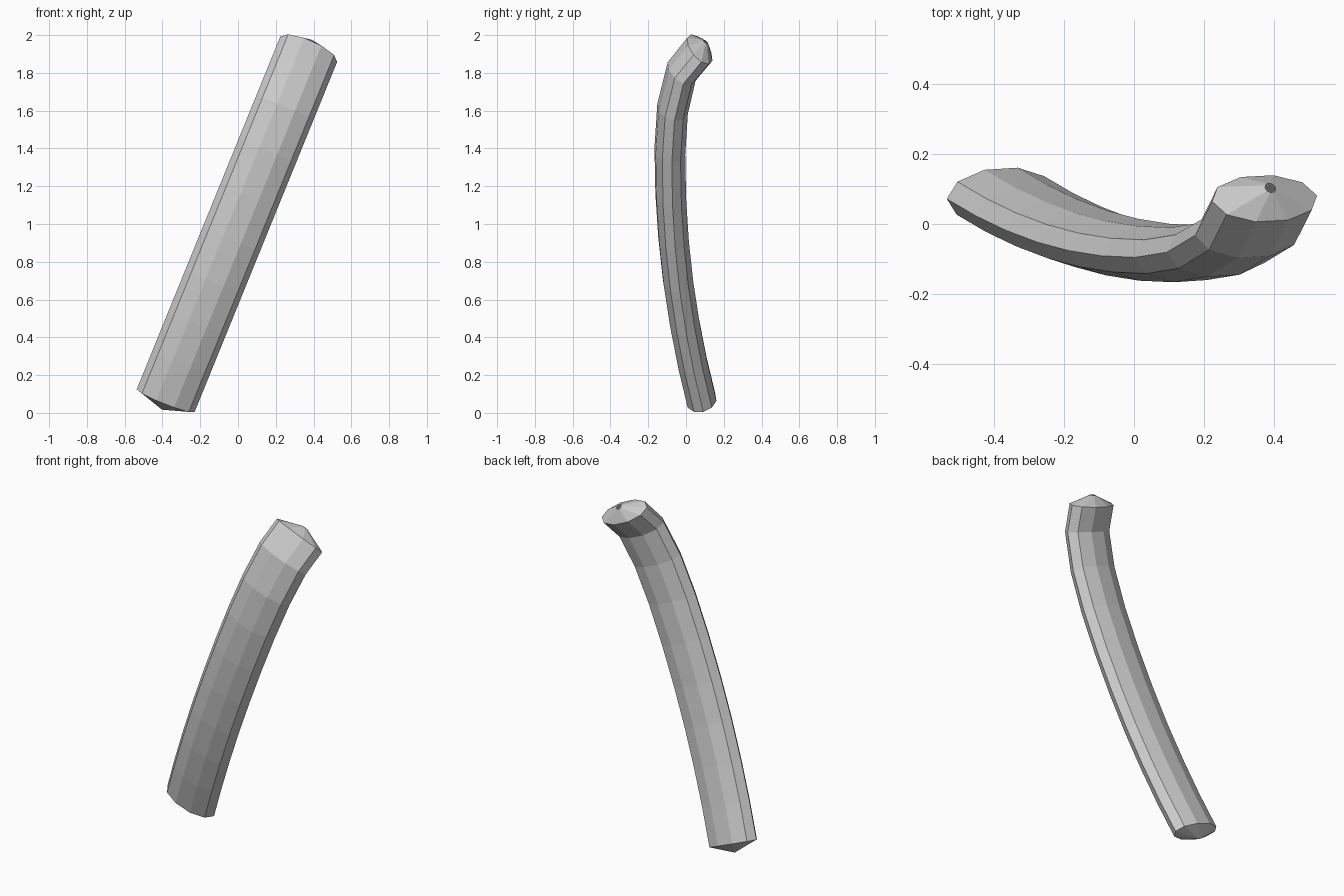
import bpy, bmesh, math
from mathutils import Vector, Matrix

if "Cube" in bpy.data.objects:
    bpy.data.objects.remove(bpy.data.objects["Cube"])

SIDES = 10
HALF_W, HALF_D = 0.165, 0.0825   # oval cross-section
CAP = 0.053                      # height of the conical end caps
ROLL = math.radians(3.5)
LEAN = Vector((0.377, 0, 0.926)).normalized()
SIDE = Vector((LEAN.z, 0, -LEAN.x))
BACK = Vector((0, 1, 0))

# centre line as (z, y), tightening bend toward the top
path = [(0.065, 0.082), (0.27, 0.033), (0.48, -0.008), (0.70, -0.042),
        (0.92, -0.066), (1.15, -0.081), (1.387, -0.0855), (1.61, -0.071),
        (1.808, -0.023), (1.925, 0.073)]
centres = [Vector((-0.383 + (z - 0.065) * LEAN.x / LEAN.z, y, z)) for z, y in path]


def tangent(i):
    if i == 0:
        angle = math.radians(-13)
    elif i == len(centres) - 1:
        angle = math.radians(35)
    else:
        d = ((centres[i] - centres[i - 1]).normalized()
             + (centres[i + 1] - centres[i]).normalized())
        angle = math.atan2(d.dot(BACK), d.dot(LEAN))
    return LEAN * math.cos(angle) + BACK * math.sin(angle)


def ring(bm, centre, t, w, d):
    roll = Matrix.Rotation(ROLL, 3, t)
    u, v = roll @ SIDE, roll @ t.cross(SIDE)
    if v.y < 0:
        v = -v
    return [bm.verts.new(centre + u * w * math.cos(a) + v * d * math.sin(a))
            for a in (2 * math.pi * k / SIDES for k in range(SIDES))]


bm = bmesh.new()

# swept oval body
rings = [ring(bm, c, tangent(i), HALF_W, HALF_D) for i, c in enumerate(centres)]

# top cone cap, with a tiny opening at its tip
t = tangent(len(centres) - 1)
rings.append(ring(bm, centres[-1] + t * CAP, t, 0.016, 0.016))
for a, b in zip(rings, rings[1:]):
    for k in range(SIDES):
        n = (k + 1) % SIDES
        bm.faces.new((a[k], a[n], b[n], b[k]))

# bottom cone cap
tip = bm.verts.new(centres[0] - tangent(0) * CAP)
for k in range(SIDES):
    bm.faces.new((rings[0][(k + 1) % SIDES], rings[0][k], tip))

bmesh.ops.recalc_face_normals(bm, faces=bm.faces)
mesh = bpy.data.meshes.new("bent_bar")
bm.to_mesh(mesh)
bm.free()
bpy.context.collection.objects.link(bpy.data.objects.new("bent_bar", mesh))
